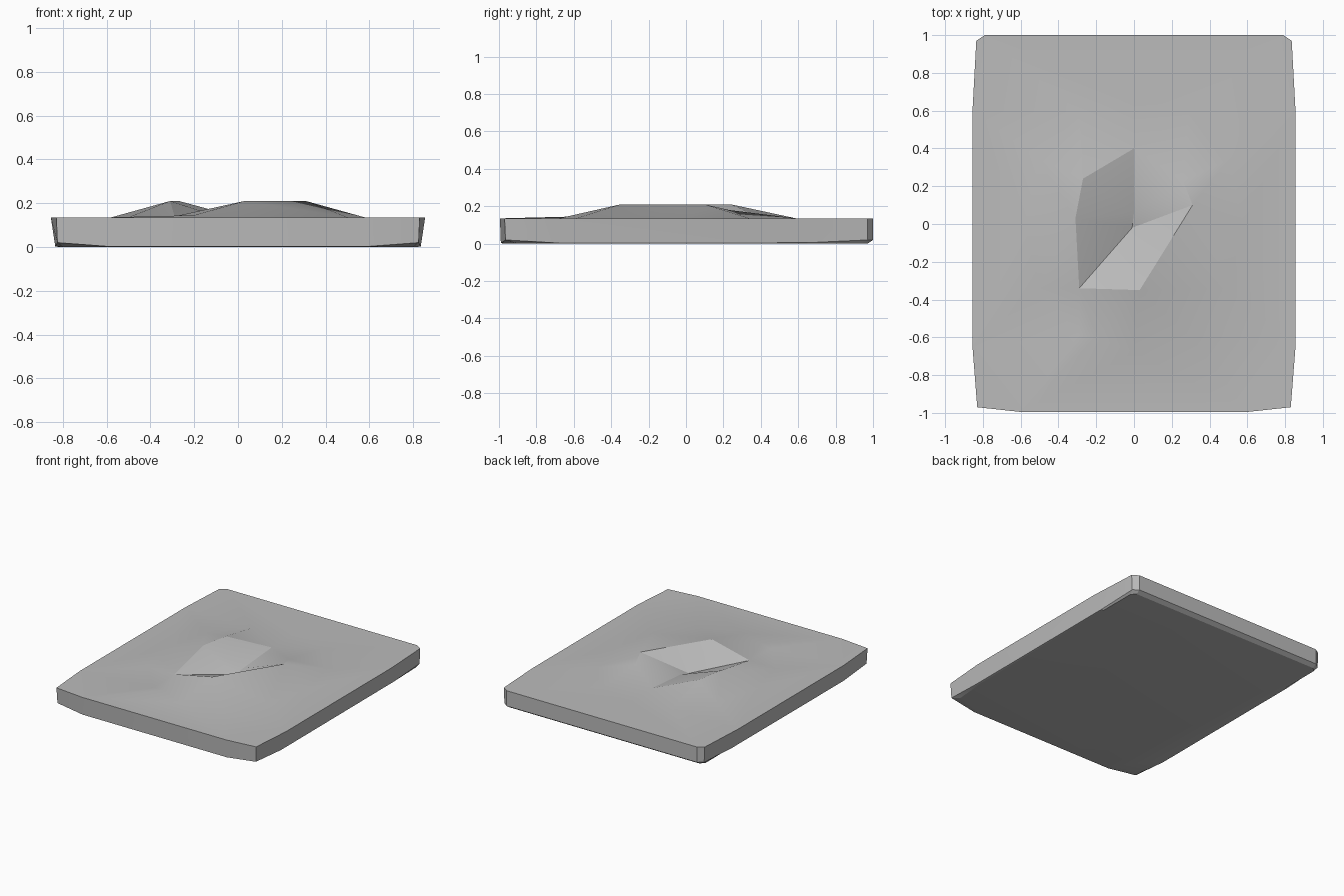
import bpy
import bmesh
import math
from mathutils import Vector
from mathutils.geometry import delaunay_2d_cdt

cube = bpy.data.objects.get("Cube")
if cube:
    bpy.data.objects.remove(cube, do_unlink=True)

RIM = 0.135

# One stone colour for the whole slab
stone = bpy.data.materials.new("stone_grey")
stone.use_nodes = True
grey = (0.5, 0.5, 0.5, 1)
stone.diffuse_color = grey
stone.node_tree.nodes["Principled BSDF"].inputs["Base Color"].default_value = grey


def mirrored(half):
    """Close a right-hand outline by mirroring it across x."""
    return half + [(-x, y, z) for x, y, z in reversed(half)]


# Outlines from front to back: rim, lower edge and floor
rim = mirrored([(0.6, -0.995, RIM), (0.83, -0.97, RIM), (0.855, -0.65, RIM),
                (0.855, 0.6, RIM), (0.835, 0.97, RIM), (0.79, 1, RIM)])
lower = mirrored([(0.6, -0.99, 0.003), (0.825, -0.965, 0.02), (0.835, -0.68, 0.003),
                  (0.835, 0.65, 0.005), (0.83, 0.97, 0.02), (0.79, 1, 0.02)])
floor = mirrored([(0.58, -0.97, 0), (0.8, -0.9, 0), (0.82, -0.66, 0),
                  (0.82, 0.65, 0), (0.82, 0.94, 0), (0.79, 0.97, 0)])

# Key points of the raised swirl on top
swirl = {
    "left_peak": (-0.27, 0.24, 0.21),
    "left_ridge": (-0.31, 0.03, 0.21),
    "left_tail": (-0.29, -0.34, 0.14),
    "right_front": (0.03, -0.35, 0.21),
    "right_peak": (0.31, 0.1, 0.21),
    "right_back": (0.26, 0.23, 0.18),
    "valley_back": (0, 0.4, 0.137),
    "valley_mid": (0, 0.06, 0.11),
    "valley_pit": (-0.01, -0.02, 0.09),
    "front_tail": (-0.2, -0.6, 0.145),
}
creases = [("left_peak", "left_ridge"), ("left_ridge", "left_tail"),
           ("left_tail", "front_tail"), ("front_tail", "right_front"),
           ("left_tail", "right_front"), ("right_front", "right_peak"),
           ("right_peak", "right_back"), ("valley_back", "valley_mid"),
           ("valley_mid", "valley_pit"), ("valley_pit", "left_tail"),
           ("left_peak", "valley_back"), ("valley_pit", "right_peak")]

# Foot of the rise, an oval where the top becomes level
foot = []
for i in range(12):
    a = math.tau * i / 12
    foot.append((0.58 * math.cos(a), 0.68 * math.sin(a), RIM))

# Triangulate the top along its creases
names = list(swirl)
points = rim + foot + list(swirl.values())
start = len(rim) + len(foot)
edges = [(i, (i + 1) % len(rim)) for i in range(len(rim))]
edges += [(start + names.index(a), start + names.index(b)) for a, b in creases]
flat = [Vector(p[:2]) for p in points]
_, _, faces, sources, _, _ = delaunay_2d_cdt(flat, edges, [], 1, 1e-5)

bm = bmesh.new()
top = [bm.verts.new(p) for p in points]
for f in faces:
    bm.faces.new([top[sources[i][0]] for i in f])

# Walls and underside
rings = [top[:len(rim)]] + [[bm.verts.new(p) for p in r] for r in (lower, floor)]
for upper, under in zip(rings, rings[1:]):
    for i in range(len(rim)):
        j = (i + 1) % len(rim)
        bm.faces.new((upper[i], under[i], under[j], upper[j]))
bm.faces.new(rings[-1])
bmesh.ops.recalc_face_normals(bm, faces=bm.faces)

mesh = bpy.data.meshes.new("stone_slab")
bm.to_mesh(mesh)
bm.free()
mesh.materials.append(stone)
slab = bpy.data.objects.new("stone_slab", mesh)
bpy.context.collection.objects.link(slab)
bpy.context.view_layer.objects.active = slab
slab.select_set(True)
bpy.ops.object.shade_smooth_by_angle(angle=math.radians(18))
